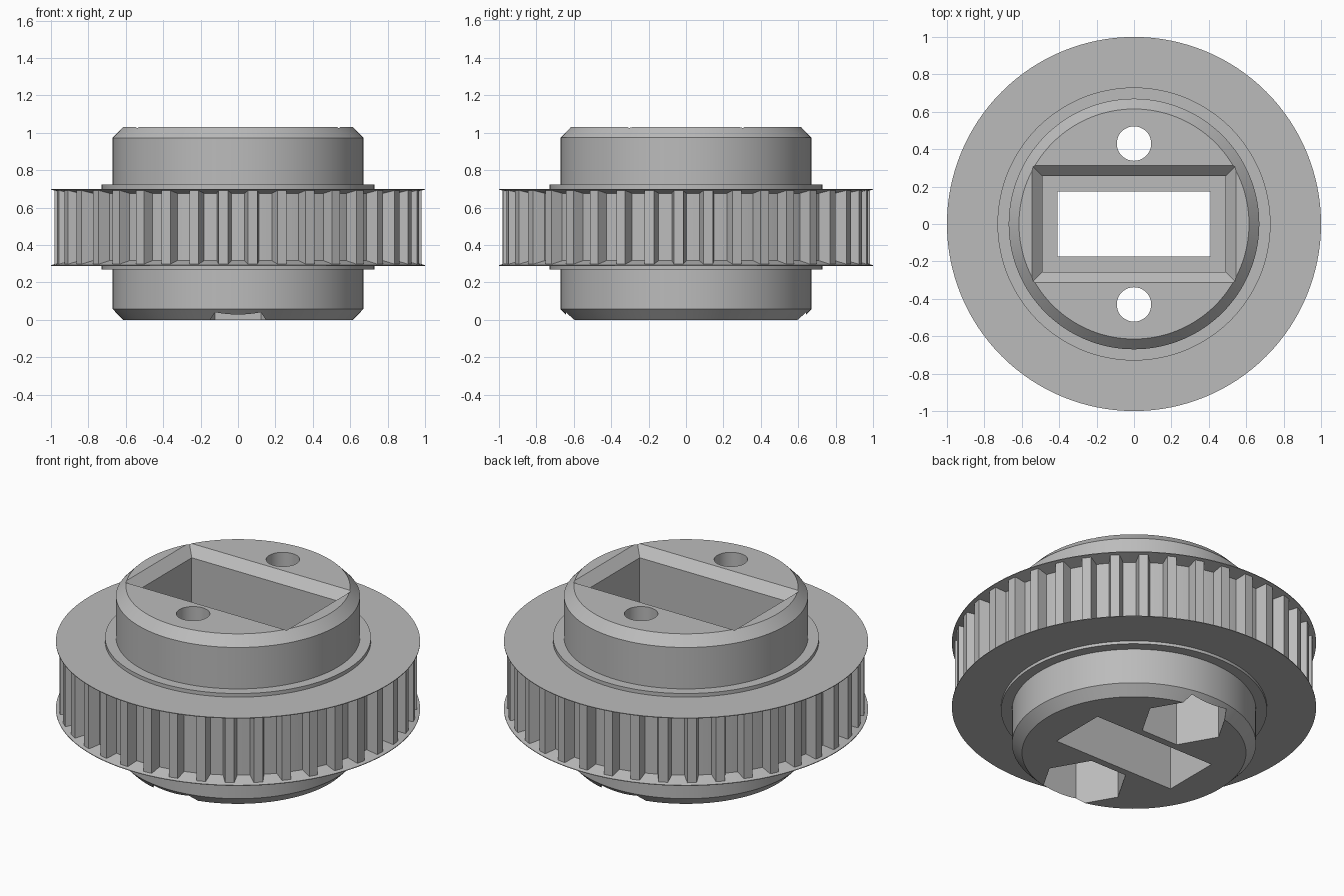
import bpy
import bmesh
from math import sin, cos, tan, pi, radians

cube = bpy.data.objects.get("Cube")
if cube:
    bpy.data.objects.remove(cube, do_unlink=True)

grey = bpy.data.materials.new("plain grey")
grey.use_nodes = True
COLOUR = (0.5, 0.5, 0.5, 1)
grey.diffuse_color = COLOUR
grey.node_tree.nodes["Principled BSDF"].inputs["Base Color"].default_value = COLOUR


def circle(r, z, n=128, y=0, turn=0):
    return [(r * cos(turn + 2 * pi * i / n), y + r * sin(turn + 2 * pi * i / n), z)
            for i in range(n)]


def rectangle(hx, hy, z):
    return [(-hx, -hy, z), (hx, -hy, z), (hx, hy, z), (-hx, hy, z)]


def add_loft(bm, rings):
    """Closed solid through matching rings, from bottom to top."""
    loops = [[bm.verts.new(p) for p in ring] for ring in rings]
    bm.faces.new(loops[0][::-1])
    bm.faces.new(loops[-1])
    n = len(loops[0])
    for a, b in zip(loops, loops[1:]):
        for i in range(n):
            j = (i + 1) % n
            bm.faces.new((a[i], a[j], b[j], b[i]))


def make(name, solids):
    bm = bmesh.new()
    for rings in solids:
        add_loft(bm, rings)
    bmesh.ops.recalc_face_normals(bm, faces=bm.faces)
    mesh = bpy.data.meshes.new(name)
    bm.to_mesh(mesh)
    bm.free()
    mesh.materials.append(grey)
    obj = bpy.data.objects.new(name, mesh)
    bpy.context.collection.objects.link(obj)
    return obj


def activate(obj):
    bpy.ops.object.select_all(action="DESELECT")
    obj.select_set(True)
    bpy.context.view_layer.objects.active = obj


def cut(obj, name, rings):
    cutter = make(name, [rings])
    cutter.hide_render = True
    mod = obj.modifiers.new(name, "BOOLEAN")
    mod.operation = "DIFFERENCE"
    mod.solver = "EXACT"
    mod.object = cutter
    activate(obj)
    bpy.ops.object.modifier_apply(modifier=name)
    bpy.data.objects.remove(cutter, do_unlink=True)


# Turned body: hubs with bevelled ends, shoulders, flanges and toothed-rim root
ROOT, TIP = 0.92, 0.982
profile = [(0.615, 0), (0.67, 0.057), (0.67, 0.27), (0.73, 0.27), (0.73, 0.288),
           (1, 0.288), (1, 0.292), (ROOT, 0.316),
           (ROOT, 0.676), (1, 0.696), (1, 0.7), (0.73, 0.7), (0.73, 0.722),
           (0.67, 0.722), (0.67, 0.973), (0.615, 1.03)]
body = make("pulley_body", [[circle(r, z) for r, z in profile]])

# Top pocket with bevelled rim, then the narrower slot through the bottom
cut(body, "pocket", [rectangle(0.49, 0.257, 0.5), rectangle(0.49, 0.257, 0.975),
                     rectangle(0.595, 0.362, 1.08)])
cut(body, "slot", [rectangle(0.408, 0.175, -0.1), rectangle(0.408, 0.175, 0.6)])

# Bolt holes with hexagonal nut traps underneath
for side in (-1, 1):
    y = side * 0.43
    hexagon = 0.212 / cos(pi / 6)
    cut(body, "bolt_hole", [circle(0.092, z, 48, y) for z in (-0.1, 1.1)])
    cut(body, "nut_trap", [circle(hexagon, z, 6, y) for z in (-0.1, 0.4)])

# Belt teeth: tapered ribs around the rim, one pointing straight back
TEETH = 39


def tooth(angle):
    outline = [(ROOT - 0.02, -0.043), (TIP, -0.025), (TIP, 0.025), (ROOT - 0.02, 0.043)]
    c, s = cos(angle), sin(angle)
    return [[(r * c - t * s, r * s + t * c, z) for r, t in outline]
            for z in (0.299, 0.69)]


teeth = make("belt_teeth", [tooth(pi / 2 + 2 * pi * k / TEETH) for k in range(TEETH)])

activate(body)
bpy.ops.object.shade_smooth_by_angle(angle=radians(25))
